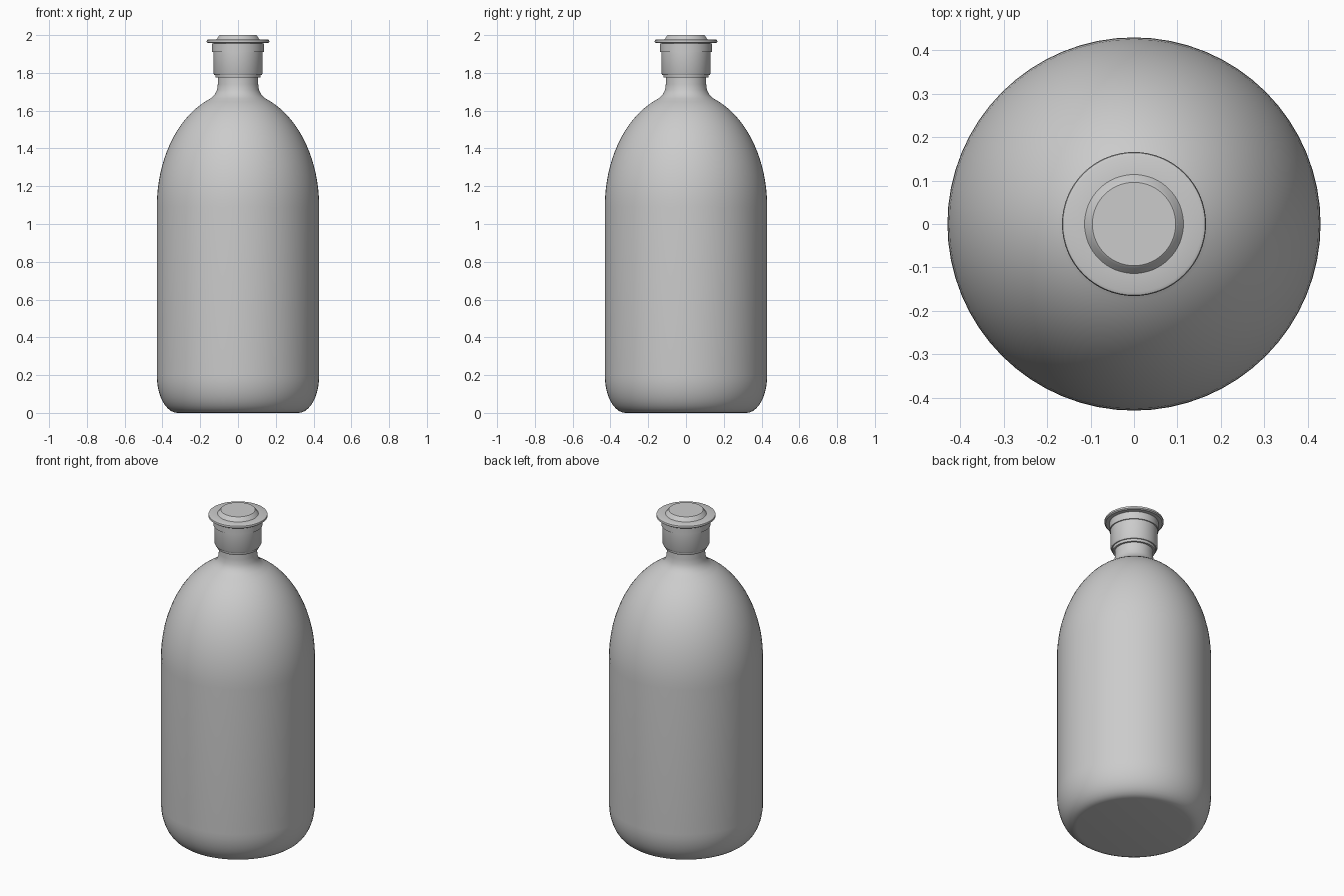
import bpy
import math

cube = bpy.data.objects.get("Cube")
if cube:
    bpy.data.objects.remove(cube, do_unlink=True)

SEGMENTS = 64

grey = bpy.data.materials.new("plain_grey")
grey.use_nodes = True
colour = (0.6, 0.6, 0.6, 1)
grey.diffuse_color = colour
grey.node_tree.nodes["Principled BSDF"].inputs["Base Color"].default_value = colour


def lathe(name, profile):
    """Revolve (radius, height) points about z; the ends are closed."""
    verts, faces = [], []
    for radius, z in profile:
        for i in range(SEGMENTS):
            a = math.tau * i / SEGMENTS
            verts.append((radius * math.cos(a), radius * math.sin(a), z))
    for row in range(len(profile) - 1):
        low, high = row * SEGMENTS, (row + 1) * SEGMENTS
        for i in range(SEGMENTS):
            j = (i + 1) % SEGMENTS
            faces.append((low + i, low + j, high + j, high + i))
    faces.append(tuple(reversed(range(SEGMENTS))))
    faces.append(tuple(range(len(verts) - SEGMENTS, len(verts))))
    mesh = bpy.data.meshes.new(name)
    mesh.from_pydata(verts, [], faces)
    mesh.materials.append(grey)
    obj = bpy.data.objects.new(name, mesh)
    bpy.context.collection.objects.link(obj)
    bpy.ops.object.select_all(action="DESELECT")
    obj.select_set(True)
    bpy.context.view_layer.objects.active = obj
    bpy.ops.object.shade_smooth_by_angle(angle=math.radians(35))
    return obj


def arc(cx, cz, rx, rz, start, end, steps):
    """Points on an elliptical arc, angles in degrees."""
    angles = [math.radians(start + (end - start) * i / steps) for i in range(steps + 1)]
    return [(cx + rx * math.cos(a), cz + rz * math.sin(a)) for a in angles]


# Bottle: rounded heel, straight wall, domed shoulder and flared neck
heel = arc(0.32, 0.2, 0.11, 0.2, -90, 0, 10)
shoulder = arc(0.0, 1.09, 0.43, 0.61, 0, 66, 16)
neck = [(0.145, 1.665), (0.123, 1.685), (0.111, 1.71), (0.107, 1.74), (0.107, 1.79)]
lathe("bottle_body", heel + shoulder + neck)

# Collar around the mouth, with a thin ring below it
lathe("collar_ring", [(0.1, 1.775), (0.118, 1.775), (0.12, 1.78), (0.12, 1.795), (0.1, 1.795)])
lathe("mouth_collar", [(0.1, 1.79), (0.126, 1.79), (0.131, 1.8), (0.131, 1.91),
                       (0.137, 1.91), (0.137, 1.955), (0.1, 1.965)])

# Stopper: thin flange with a raised, chamfered crown
lathe("stopper_flange", [(0.1, 1.957), (0.158, 1.957), (0.165, 1.962), (0.166, 1.968),
                         (0.164, 1.974), (0.157, 1.977), (0.1, 1.977)])
lathe("stopper_crown", [(0.116, 1.975), (0.112, 1.979), (0.102, 1.995), (0.096, 2.0)])
